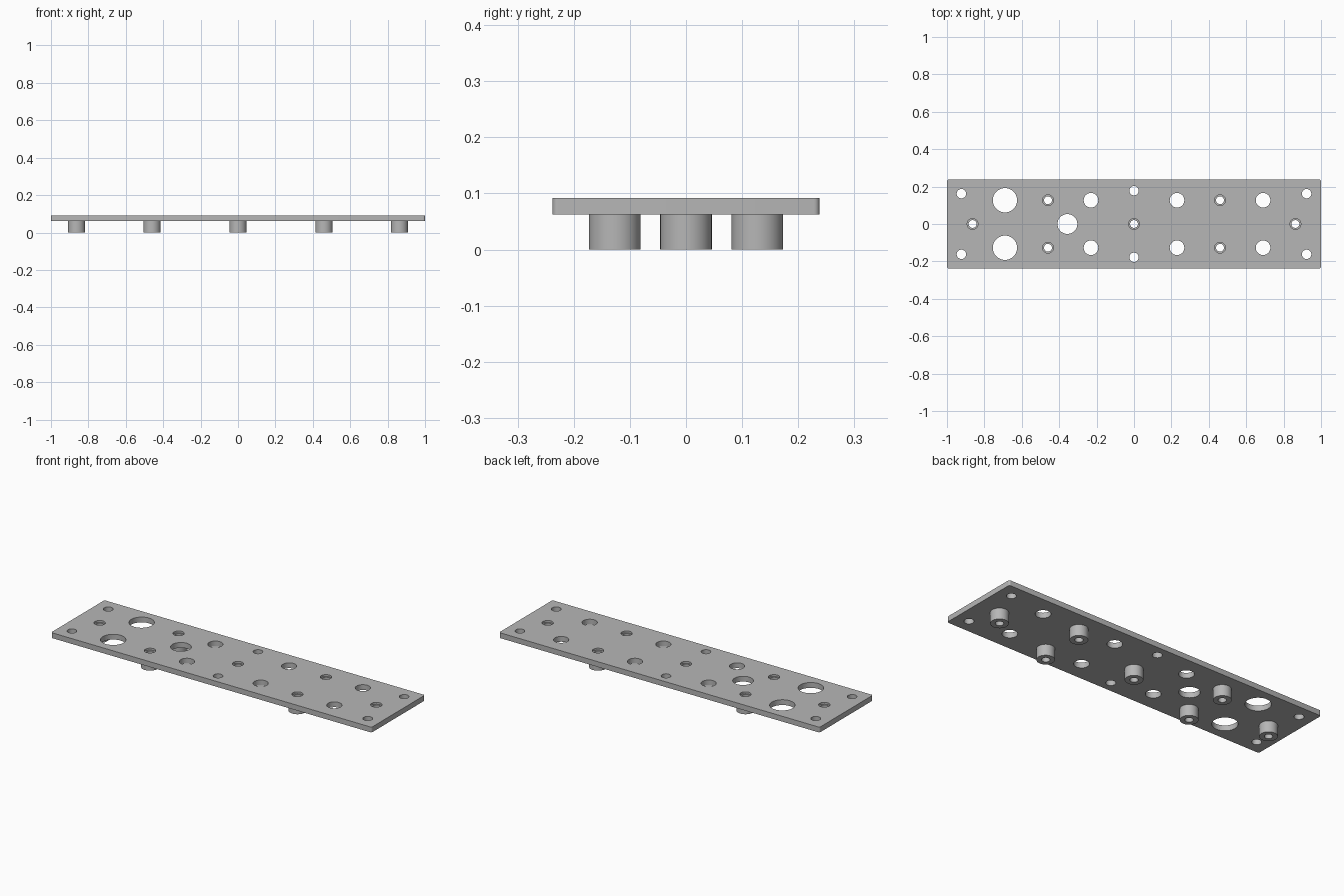
import bpy
import bmesh
from math import cos, sin, pi, radians

cube = bpy.data.objects.get("Cube")
if cube:
    bpy.data.objects.remove(cube, do_unlink=True)

SEGMENTS = 48
HALF_X, HALF_Y, CORNER = 1.0, 0.238, 0.01
PLATE_BOTTOM, PLATE_TOP = 0.062, 0.092
LEDGE = 0.081
ROW = 0.127
POST_R, SEAT_R, BORE_R = 0.046, 0.029, 0.021

grey = bpy.data.materials.new("light_grey")
grey.use_nodes = True
grey.diffuse_color = (0.47, 0.47, 0.47, 1)
grey.node_tree.nodes["Principled BSDF"].inputs["Base Color"].default_value = grey.diffuse_color


def make_object(name, bm):
    bmesh.ops.recalc_face_normals(bm, faces=bm.faces)
    mesh = bpy.data.meshes.new(name)
    bm.to_mesh(mesh)
    bm.free()
    obj = bpy.data.objects.new(name, mesh)
    bpy.context.collection.objects.link(obj)
    mesh.materials.append(grey)
    return obj


def activate(obj):
    bpy.ops.object.select_all(action="DESELECT")
    obj.select_set(True)
    bpy.context.view_layer.objects.active = obj


def revolve(bm, x, y, profile, closed=False):
    """Rings of (radius, z); closed joins last to first, otherwise ends are capped."""
    rings = [[bm.verts.new((x + r * cos(2 * pi * i / SEGMENTS),
                            y + r * sin(2 * pi * i / SEGMENTS), z))
              for i in range(SEGMENTS)] for r, z in profile]
    pairs = list(zip(rings, rings[1:]))
    if closed:
        pairs.append((rings[-1], rings[0]))
    else:
        bm.faces.new(rings[0][::-1])
        bm.faces.new(rings[-1])
    for a, b in pairs:
        for i in range(SEGMENTS):
            j = (i + 1) % SEGMENTS
            bm.faces.new((a[i], a[j], b[j], b[i]))


# Plate with slightly rounded corners
bm = bmesh.new()
outline = []
for k, (sx, sy) in enumerate([(1, 1), (-1, 1), (-1, -1), (1, -1)]):
    for step in range(7):
        a = (k + step / 6) * pi / 2
        outline.append(bm.verts.new((sx * (HALF_X - CORNER) + CORNER * cos(a),
                                     sy * (HALF_Y - CORNER) + CORNER * sin(a),
                                     PLATE_BOTTOM)))
base = bm.faces.new(outline)
top = bmesh.ops.extrude_face_region(bm, geom=[base])["geom"]
bmesh.ops.translate(bm, vec=(0, 0, PLATE_TOP - PLATE_BOTTOM),
                    verts=[v for v in top if isinstance(v, bmesh.types.BMVert)])
plate = make_object("plate", bm)

# Plain holes as (x, y, radius)
holes = [(-0.356, 0, 0.053)]
for s in (1, -1):
    holes.append((-0.69, s * ROW, 0.065))
    holes += [(x, s * ROW, 0.039) for x in (-0.23, 0.23, 0.69)]
    holes += [(x, s * 0.162, 0.025) for x in (-0.923, 0.923)]
    holes.append((0, s * 0.178, 0.025))

# Standoff positions
posts = [(-0.863, 0), (0, 0), (0.863, 0)]
posts += [(x, y) for x in (-0.46, 0.46) for y in (-ROW, ROW)]

# Cutter: straight holes and stepped screw holes
bm = bmesh.new()
low, high = PLATE_BOTTOM - 0.02, PLATE_TOP + 0.02
for x, y, r in holes:
    revolve(bm, x, y, [(r, low), (r, high)])
for x, y in posts:
    revolve(bm, x, y, [(BORE_R, low), (BORE_R, LEDGE), (SEAT_R, LEDGE), (SEAT_R, high)])
cutter = make_object("hole_cutter", bm)
cutter.hide_render = True

activate(plate)
cut = plate.modifiers.new("holes", "BOOLEAN")
cut.operation = "DIFFERENCE"
cut.solver = "EXACT"
cut.object = cutter
bpy.ops.object.modifier_apply(modifier=cut.name)
bpy.data.objects.remove(cutter, do_unlink=True)
bpy.ops.object.shade_smooth_by_angle(angle=radians(30))

# Hollow standoffs below the plate
for n, (x, y) in enumerate(posts, 1):
    bm = bmesh.new()
    revolve(bm, x, y, [(BORE_R, 0), (POST_R, 0), (POST_R, PLATE_BOTTOM),
                       (BORE_R, PLATE_BOTTOM)], closed=True)
    activate(make_object(f"standoff_{n}", bm))
    bpy.ops.object.shade_smooth_by_angle(angle=radians(30))
